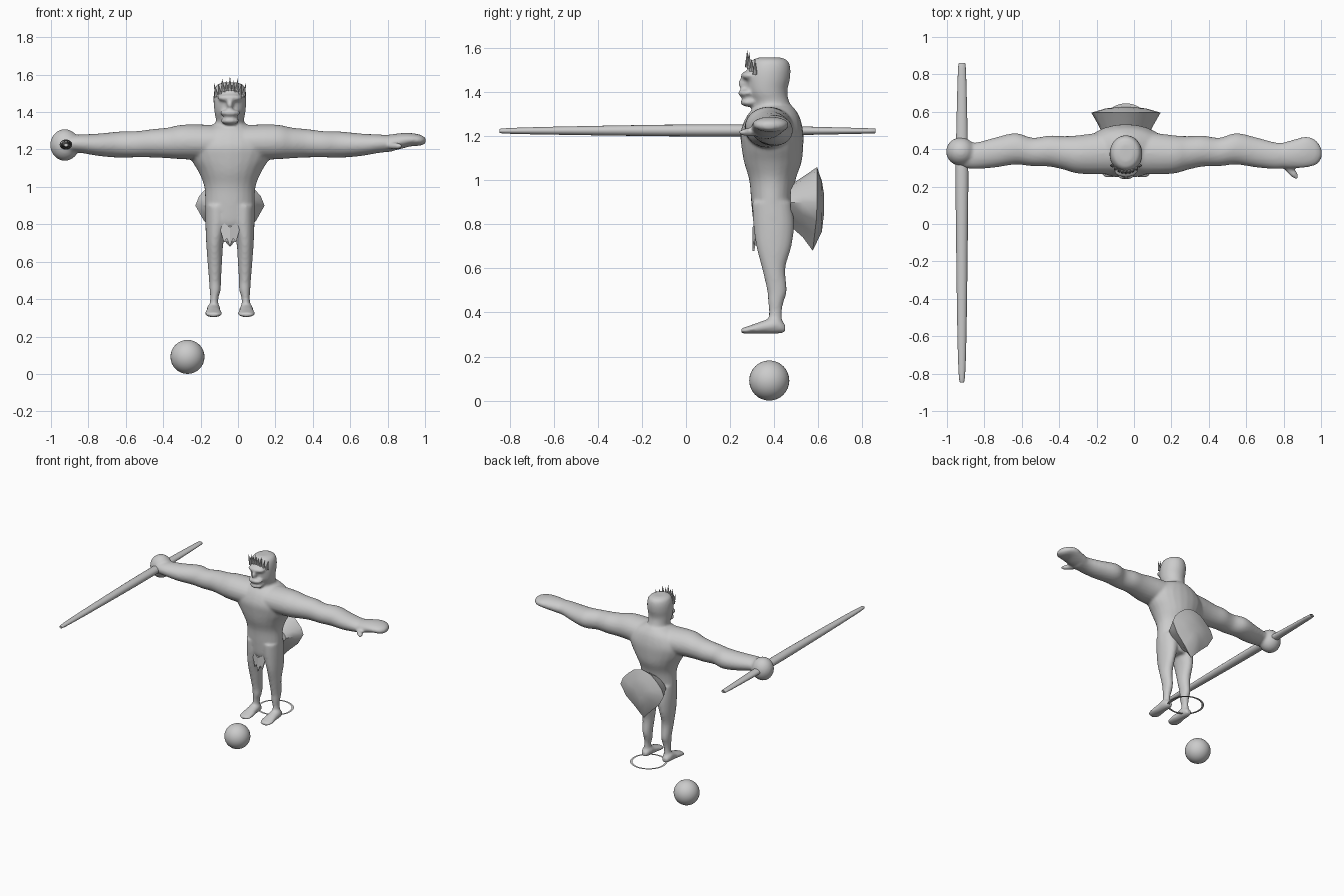
import bpy, bmesh, math
from mathutils import Vector, Matrix

CX = -0.043  # body centre line

grey = bpy.data.materials.new("plain_grey")
grey.diffuse_color = (0.6, 0.6, 0.6, 1)


def finish(bm, name, angle=40):
    bmesh.ops.recalc_face_normals(bm, faces=bm.faces)
    me = bpy.data.meshes.new(name)
    bm.to_mesh(me)
    bm.free()
    ob = bpy.data.objects.new(name, me)
    bpy.context.collection.objects.link(ob)
    me.materials.append(grey)
    bpy.ops.object.select_all(action='DESELECT')
    bpy.context.view_layer.objects.active = ob
    ob.select_set(True)
    bpy.ops.object.shade_smooth_by_angle(angle=math.radians(angle))
    return ob


def smooth_rows(rows, n=4):
    # Catmull-Rom interpolation of the cross-sections
    rows = [Vector(r) for r in rows]
    out = []
    for i in range(len(rows) - 1):
        a, b, c, d = rows[max(i - 1, 0)], rows[i], rows[i + 1], rows[min(i + 2, len(rows) - 1)]
        for k in range(n):
            t = k / n
            out.append(b + (c - a) * (t / 2) + (a * 2 - b * 5 + c * 4 - d) * (t * t / 2)
                       + (b * 3 - a - c * 3 + d) * (t ** 3 / 2))
    return out + [rows[-1]]


def loft(bm, axis, rows, sides=24):
    # row: position on the axis, two centre coordinates, two radii
    rings = []
    for t, c1, c2, r1, r2 in smooth_rows(rows):
        ring = []
        for k in range(sides):
            a = math.tau * k / sides
            u, v = c1 + r1 * math.cos(a), c2 + r2 * math.sin(a)
            ring.append(bm.verts.new({'x': (t, u, v), 'y': (u, t, v), 'z': (u, v, t)}[axis]))
        rings.append(ring)
    bridge(bm, rings)
    bm.faces.new(rings[0])
    bm.faces.new(rings[-1])


def bridge(bm, rings):
    for p, q in zip(rings, rings[1:]):
        for k in range(len(p)):
            j = (k + 1) % len(p)
            bm.faces.new((p[k], p[j], q[j], q[k]))


def blob(bm, loc, radii, turn=0):
    m = Matrix.Translation(loc) @ Matrix.Rotation(turn, 4, 'Z') @ Matrix.Diagonal((*radii, 1))
    bmesh.ops.create_uvsphere(bm, u_segments=24, v_segments=14, radius=1, matrix=m)


# Body: torso and head
bm = bmesh.new()
loft(bm, 'z', [(0.77, CX, 0.398, 0.10, 0.075), (0.81, CX, 0.398, 0.13, 0.092),
               (0.90, CX, 0.39, 0.133, 0.094), (1.00, CX, 0.392, 0.137, 0.105),
               (1.08, CX, 0.394, 0.168, 0.13), (1.15, CX, 0.392, 0.21, 0.14),
               (1.22, CX, 0.39, 0.23, 0.142), (1.29, CX, 0.395, 0.18, 0.12),
               (1.335, CX, 0.40, 0.09, 0.085)])
loft(bm, 'z', [(1.26, CX, 0.405, 0.11, 0.11), (1.34, CX, 0.39, 0.076, 0.085),
               (1.40, CX, 0.37, 0.083, 0.09), (1.46, CX, 0.373, 0.088, 0.099),
               (1.51, CX, 0.378, 0.085, 0.096), (1.545, CX, 0.38, 0.07, 0.08),
               (1.558, CX, 0.38, 0.035, 0.045)])
# Brow, nose, moustache and beard
blob(bm, (CX, 0.285, 1.475), (0.066, 0.036, 0.022))
blob(bm, (CX, 0.265, 1.44), (0.017, 0.03, 0.028))
blob(bm, (CX, 0.276, 1.395), (0.056, 0.042, 0.018))
blob(bm, (CX, 0.288, 1.353), (0.05, 0.042, 0.02))

for s in (-1, 1):
    # Arm
    loft(bm, 'x', [(CX + s * t, y, z, ry, rz) for t, y, z, ry, rz in (
        (0.03, 0.385, 1.235, 0.12, 0.095), (0.24, 0.372, 1.24, 0.104, 0.093),
        (0.33, 0.38, 1.235, 0.09, 0.082), (0.41, 0.39, 1.233, 0.083, 0.076),
        (0.50, 0.385, 1.228, 0.076, 0.07), (0.59, 0.402, 1.226, 0.084, 0.07),
        (0.70, 0.382, 1.225, 0.08, 0.06), (0.80, 0.365, 1.231, 0.071, 0.049),
        (0.87, 0.367, 1.232, 0.067, 0.043))])
    # Leg
    loft(bm, 'z', [(z, CX + s * x, y, rx, ry) for z, x, y, rx, ry in (
        (0.90, 0.067, 0.39, 0.064, 0.09), (0.80, 0.071, 0.398, 0.06, 0.093),
        (0.70, 0.081, 0.399, 0.046, 0.08), (0.60, 0.081, 0.398, 0.039, 0.053),
        (0.50, 0.080, 0.413, 0.032, 0.045), (0.45, 0.079, 0.408, 0.030, 0.036),
        (0.40, 0.084, 0.406, 0.022, 0.029), (0.325, 0.087, 0.405, 0.027, 0.034))])
    # Foot
    loft(bm, 'y', [(y, CX + s * 0.088, z, rx, rz) for y, z, rx, rz in (
        (0.45, 0.327, 0.022, 0.020), (0.41, 0.342, 0.036, 0.038), (0.36, 0.335, 0.038, 0.031),
        (0.31, 0.326, 0.046, 0.022), (0.27, 0.319, 0.044, 0.015), (0.25, 0.317, 0.026, 0.011))])

# Open hand with thumb, and the closed fist
loft(bm, 'x', [(0.78, 0.365, 1.23, 0.066, 0.045), (0.86, 0.375, 1.243, 0.078, 0.043),
               (0.92, 0.385, 1.252, 0.083, 0.036), (0.97, 0.382, 1.25, 0.068, 0.03),
               (0.995, 0.378, 1.248, 0.04, 0.02), (1.005, 0.376, 1.247, 0.015, 0.01)])
blob(bm, (0.835, 0.29, 1.218), (0.065, 0.022, 0.019), math.radians(-50))
blob(bm, (-0.926, 0.387, 1.224), (0.079, 0.076, 0.085))

body = finish(bm, "body", 80)
mod = body.modifiers.new("merge", 'REMESH')
mod.mode = 'VOXEL'
mod.voxel_size = 0.009
mod.use_smooth_shade = True
mod = body.modifiers.new("soften", 'SMOOTH')
mod.factor = 0.5
mod.iterations = 6

# Crown spikes along the forehead
bm = bmesh.new()
for i in range(-4, 5):
    f = i / 4
    h = 0.075 if i % 2 == 0 else 0.055
    z0 = 1.515 - 0.035 * f * f
    m = Matrix.Translation((CX + 0.078 * f, 0.278 + 0.035 * f * f, z0 + h / 2)) \
        @ Matrix.Rotation(0.2 * f, 4, 'Y')
    bmesh.ops.create_cone(bm, cap_ends=True, segments=8, radius1=0.011, radius2=0.0005,
                          depth=h, matrix=m)
finish(bm, "crown_spikes")

# Long staff held in the fist
bm = bmesh.new()
loft(bm, 'y', [(-0.845, -0.92, 1.224, 0.006, 0.005), (-0.82, -0.92, 1.224, 0.016, 0.012),
               (-0.60, -0.92, 1.225, 0.024, 0.018), (-0.10, -0.92, 1.226, 0.031, 0.026),
               (0.25, -0.92, 1.226, 0.034, 0.027), (0.50, -0.92, 1.225, 0.030, 0.020),
               (0.83, -0.92, 1.224, 0.021, 0.012), (0.85, -0.92, 1.224, 0.012, 0.008)], 16)
finish(bm, "staff")

# Fan-shaped rear cloth, flaring away from the back
half = [(0, 1.06), (0.07, 1.042), (0.125, 0.995), (0.165, 0.95), (0.185, 0.90),
        (0.14, 0.82), (0.07, 0.755), (0, 0.68)]
outline = half + [(-x, z) for x, z in half[-2:0:-1]]
bm = bmesh.new()
rings = []
for kx, kz, y, bend in ((0.65, 0.5, 0.475, 0), (0.80, 0.72, 0.53, 0), (1, 1, 0.595, 0.07),
                        (0.6, 0.6, 0.617, 0), (0.25, 0.25, 0.626, 0)):
    rings.append([bm.verts.new((CX + x * kx, y - bend * max(0, 0.85 - z) / 0.6,
                                0.9 + (z - 0.9) * kz)) for x, z in outline])
bridge(bm, rings)
bm.faces.new(rings[0])
bm.faces.new(rings[-1])
finish(bm, "rear_cloth", 50)

# Jagged front flap
half = [(0, 0.785), (0.025, 0.80), (0.052, 0.83), (0.05, 0.765), (0.033, 0.705),
        (0.016, 0.725), (0, 0.68)]
outline = half + [(-x, z) for x, z in half[-2:0:-1]]
bm = bmesh.new()
rings = [[bm.verts.new((CX + x, y + 0.3 * abs(x), z)) for x, z in outline] for y in (0.302, 0.311)]
bridge(bm, rings)
for r in rings:
    bm.faces.new(r)
bmesh.ops.triangulate(bm, faces=bm.faces)
finish(bm, "front_flap", 30)

# Flat ring behind the feet
bm = bmesh.new()
rings = [[bm.verts.new((CX + r * math.cos(math.tau * k / 48), 0.515 + r * math.sin(math.tau * k / 48), 0.32))
          for k in range(48)] for r in (0.114, 0.13)]
bridge(bm, rings)
finish(bm, "ground_ring")

# Loose ball
bm = bmesh.new()
bmesh.ops.create_uvsphere(bm, u_segments=32, v_segments=16, radius=0.091,
                          matrix=Matrix.Translation((-0.27, 0.378, 0.091)))
finish(bm, "ball")
